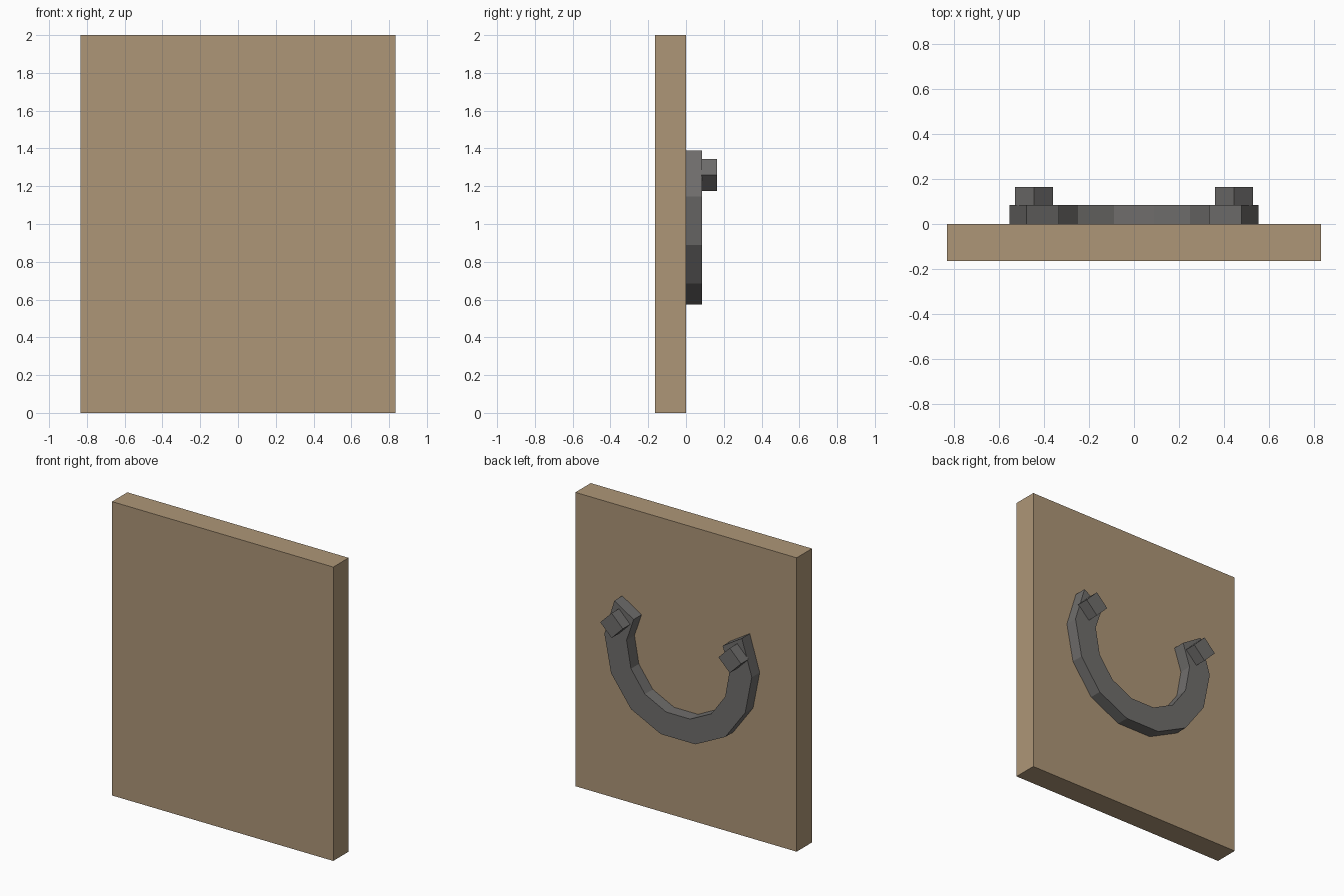
import bpy
import bmesh
from math import radians
from mathutils import Matrix

cube = bpy.data.objects.get("Cube")
if cube:
    bpy.data.objects.remove(cube, do_unlink=True)


def material(name, color):
    mat = bpy.data.materials.new(name)
    mat.use_nodes = True
    mat.diffuse_color = color
    mat.node_tree.nodes["Principled BSDF"].inputs["Base Color"].default_value = color
    return mat


def add_object(name, bm, mat):
    bmesh.ops.recalc_face_normals(bm, faces=bm.faces)
    mesh = bpy.data.meshes.new(name)
    bm.to_mesh(mesh)
    bm.free()
    mesh.materials.append(mat)
    obj = bpy.data.objects.new(name, mesh)
    bpy.context.collection.objects.link(obj)
    return obj


def box(name, center, size, mat, turn=0):
    bm = bmesh.new()
    place = (Matrix.Translation(center) @ Matrix.Rotation(radians(turn), 4, "Y")
             @ Matrix.Diagonal((*size, 1)))
    bmesh.ops.create_cube(bm, size=1, matrix=place)
    return add_object(name, bm, mat)


wood = material("tan wood", (0.42, 0.305, 0.185, 1))
iron = material("dark iron", (0.16, 0.155, 0.15, 1))

# Wooden board
BOARD_Y = 0.165
box("board", (0, -BOARD_Y / 2, 1), (1.666, BOARD_Y, 2), wood)

# Horseshoe: half outlines from tip to bottom, mirrored and bridged into a band
outer = [(0.48, 1.39), (0.555, 1.145), (0.505, 0.89), (0.355, 0.685), (0.13, 0.575)]
inner = [(0.335, 1.30), (0.388, 1.145), (0.355, 0.96), (0.25, 0.815), (0.09, 0.736)]


def mirrored(half):
    return half + [(-x, z) for x, z in reversed(half)]


bm = bmesh.new()
rows = [[bm.verts.new((x, 0, z)) for x, z in mirrored(half)] for half in (outer, inner)]
for i in range(len(rows[0]) - 1):
    bm.faces.new((rows[0][i], rows[0][i + 1], rows[1][i + 1], rows[1][i]))
extruded = bmesh.ops.extrude_face_region(bm, geom=bm.faces[:], use_keep_orig=True)
raised = [v for v in extruded["geom"] if isinstance(v, bmesh.types.BMVert)]
bmesh.ops.translate(bm, verts=raised, vec=(0, 0.085, 0))
add_object("horseshoe", bm, iron)

# Square nail heads turned on their corners
for side, sign in (("left", 1), ("right", -1)):
    box(side + "_nail", (sign * 0.445, 0.123, 1.26), (0.12, 0.084, 0.12), iron, 45)
